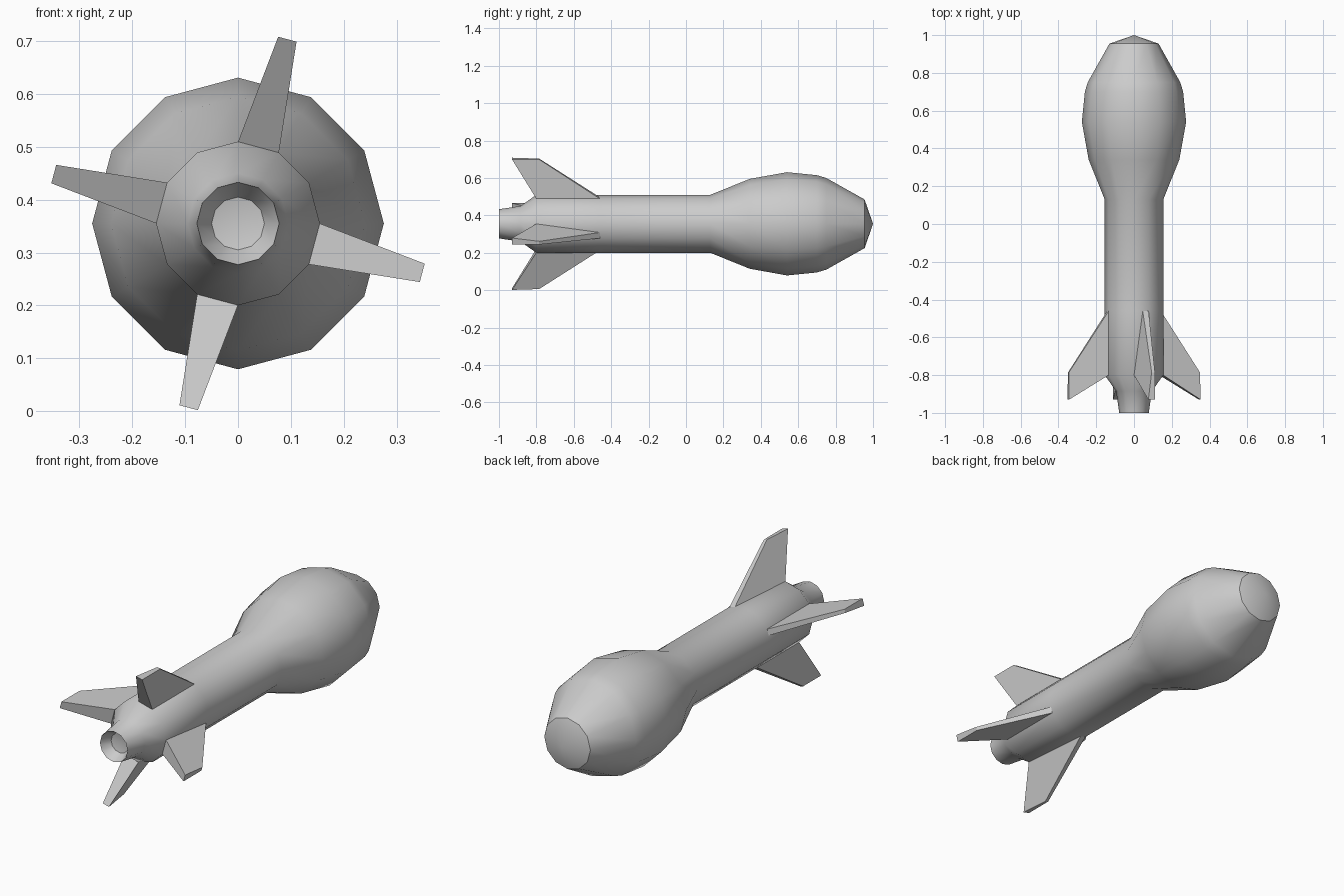
import bpy, bmesh
from math import sin, cos, radians, tau

if "Cube" in bpy.data.objects:
    bpy.data.objects.remove(bpy.data.objects["Cube"])

AXIS_Z = 0.355
SIDES = 12


def finish(name, bm, angle):
    bmesh.ops.recalc_face_normals(bm, faces=bm.faces[:])
    me = bpy.data.meshes.new(name)
    bm.to_mesh(me)
    bm.free()
    ob = bpy.data.objects.new(name, me)
    bpy.context.collection.objects.link(ob)
    bpy.ops.object.select_all(action='DESELECT')
    ob.select_set(True)
    bpy.context.view_layer.objects.active = ob
    bpy.ops.object.shade_smooth_by_angle(angle=radians(angle))
    return ob


def point(angle, radial, tangent, y):
    # angle runs clockwise from straight up, seen from the front
    s, c = sin(angle), cos(angle)
    return (radial * s + tangent * c, y, AXIS_Z + radial * c - tangent * s)


def lathe(name, profile, angle):
    bm = bmesh.new()
    rings = []
    for y, r in profile:
        n = SIDES if r > 0 else 1
        rings.append([bm.verts.new(point(tau * i / SIDES, r, 0, y)) for i in range(n)])
    for a, b in zip(rings, rings[1:]):
        for i in range(SIDES):
            j = (i + 1) % SIDES
            loop = [a[i % len(a)], a[j % len(a)], b[j % len(b)], b[i % len(b)]]
            bm.faces.new(list(dict.fromkeys(loop)))
    return finish(name, bm, angle)


# Body: recessed nozzle, tail cone, tube, bulbous warhead and nose tip
lathe("rocket_body", [
    (-0.94, 0), (-0.95, 0.05), (-1.0, 0.078), (-0.885, 0.095), (-0.80, 0.155),
    (-0.46, 0.155), (0.13, 0.155), (0.34, 0.24), (0.54, 0.276),
    (0.70, 0.26), (0.75, 0.245), (0.955, 0.13), (1.0, 0)], 40)

# Fins: each grows out of one flat of the tube and sweeps backward
BASE = [(-0.04, -0.80), (0.04, -0.80), (0.04, -0.46), (0.008, -0.46)]
TIP = [(-0.018, -0.93), (0.018, -0.93), (0.018, -0.785), (0.0, -0.785)]
for k in range(4):
    ang = radians(15 + 90 * k)
    bm = bmesh.new()
    lo = [bm.verts.new(point(ang, 0.149, t, y)) for t, y in BASE]
    hi = [bm.verts.new(point(ang, 0.361, t, y)) for t, y in TIP]
    bm.faces.new(lo)
    bm.faces.new(hi)
    for i in range(4):
        j = (i + 1) % 4
        bm.faces.new([lo[i], lo[j], hi[j], hi[i]])
    finish(f"tail_fin_{k + 1}", bm, 30)
